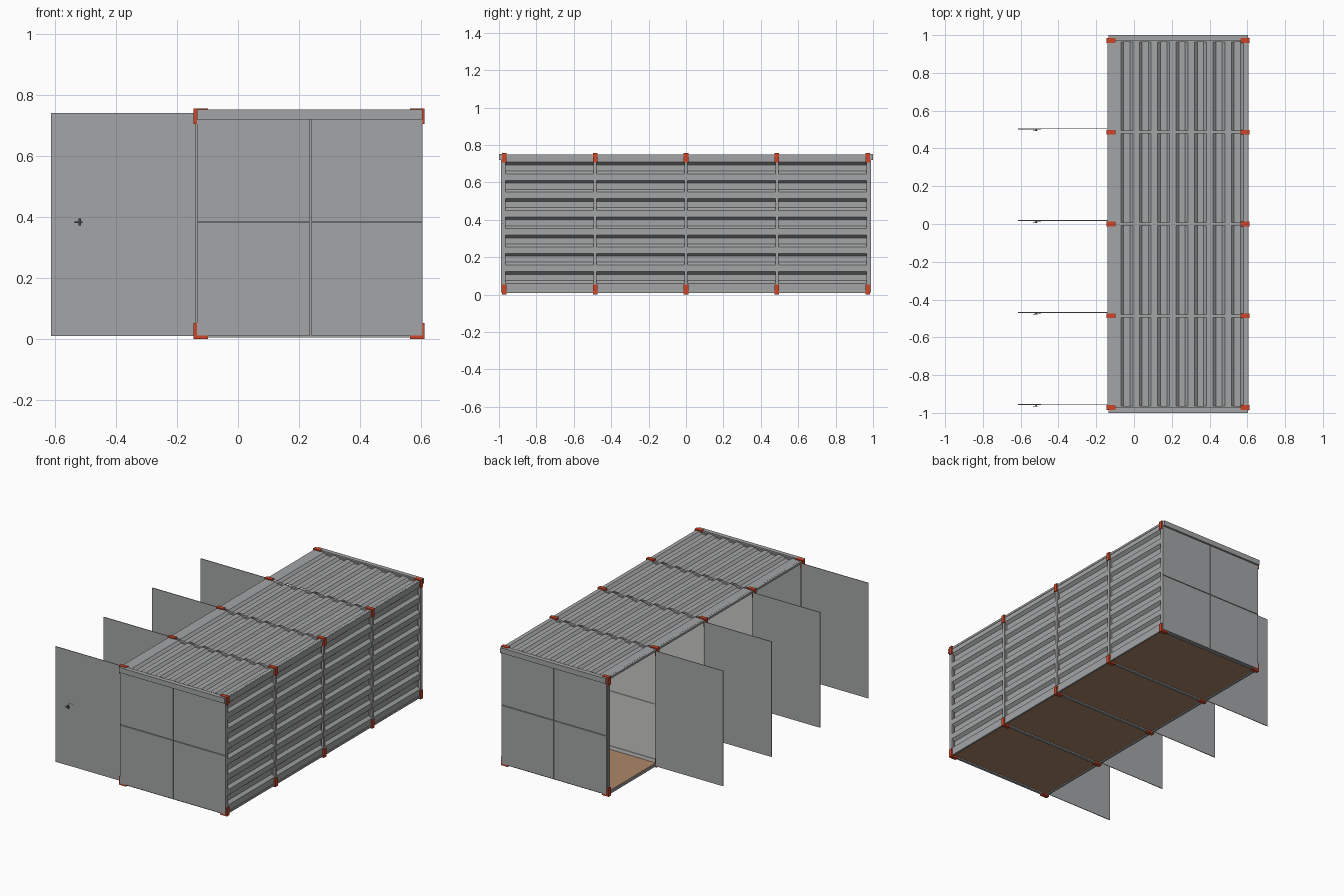
import bpy, bmesh

if "Cube" in bpy.data.objects:
    bpy.data.objects.remove(bpy.data.objects["Cube"])


def material(name, r, g, b):
    m = bpy.data.materials.new(name)
    m.diffuse_color = (r, g, b, 1)
    m.use_nodes = True
    m.node_tree.nodes["Principled BSDF"].inputs["Base Color"].default_value = m.diffuse_color
    return m


GREY = material("steel grey", 0.37, 0.375, 0.38)
LIGHT = material("light lining grey", 0.58, 0.58, 0.57)
ORANGE = material("corner orange", 0.62, 0.06, 0.02)
WOOD = material("plywood floor", 0.42, 0.24, 0.14)
DARK = material("dark handle", 0.06, 0.06, 0.065)

X0, X1 = -0.14, 0.605           # open side and closed side
TOP = 0.752
FRAMES = [-0.972, -0.486, 0.0, 0.486, 0.972]
PITCH = 0.0975


def boxes(name, mat, spans):
    """One object made of boxes, each (x0, x1, y0, y1, z0, z1)."""
    bm = bmesh.new()
    for x0, x1, y0, y1, z0, z1 in spans:
        r = bmesh.ops.create_cube(bm, size=1)
        for v in r["verts"]:
            v.co = (x0 + (v.co.x + 0.5) * (x1 - x0),
                    y0 + (v.co.y + 0.5) * (y1 - y0),
                    z0 + (v.co.z + 0.5) * (z1 - z0))
    return finish(name, mat, bm)


def finish(name, mat, bm):
    me = bpy.data.meshes.new(name)
    bm.to_mesh(me)
    bm.free()
    me.materials.append(mat)
    ob = bpy.data.objects.new(name, me)
    bpy.context.collection.objects.link(ob)
    return ob


def corrugation(lo, hi, depth, phase):
    """Trapezoid profile as (position, inward offset) points."""
    pts = [(lo, 0.0)]
    c = lo + phase
    while c + 0.033 < hi:
        pts += [(c - 0.032, 0), (c - 0.017, depth), (c + 0.017, depth), (c + 0.032, 0)]
        c += PITCH
    pts.append((hi, 0.0))
    return pts


def sheet(name, pts, place, y0, y1):
    """Corrugated sheet along y with a little thickness."""
    bm = bmesh.new()
    rows = [[bm.verts.new(place(p, o, y)) for p, o in pts] for y in (y0, y1)]
    for i in range(len(pts) - 1):
        bm.faces.new((rows[0][i], rows[0][i + 1], rows[1][i + 1], rows[1][i]))
    ob = finish(name, GREY, bm)
    mod = ob.modifiers.new("thickness", "SOLIDIFY")
    mod.thickness = 0.003
    mod.offset = 0
    return ob


# Corrugated roof and closed side, one sheet per bay
roof_profile = corrugation(X0 + 0.012, X1 - 0.006, 0.015, 0.09)
wall_profile = corrugation(0.022, 0.738, 0.018, 0.07)
for i in range(4):
    y0, y1 = FRAMES[i] + 0.008, FRAMES[i + 1] - 0.008
    sheet(f"roof_sheet_{i + 1}", roof_profile,
          lambda p, o, y: (p, y, 0.748 - o), y0, y1)
    sheet(f"side_sheet_{i + 1}", wall_profile,
          lambda p, o, y: (X1 - 0.004 - o, y, p), y0, y1)

# Frames: posts, cross beams and long rails
W = 0.008
posts, beams = [], []
for y in FRAMES:
    for x in (X0, X1 - 0.013):
        posts.append((x, x + 0.013, y - W, y + W, 0.01, 0.745))
    beams.append((X0, X1, y - W, y + W, 0.728, 0.743))
    beams.append((X0, X1, y - W, y + W, 0.006, 0.022))
boxes("posts", GREY, posts)
boxes("cross_beams", GREY, beams)
boxes("long_rails", GREY, [(x, x + 0.012, -0.975, 0.975, z, z + 0.013)
                           for x in (X0, X1 - 0.012) for z in (0.008, 0.736)])

# Orange L-shaped corner pieces on every frame
corners = []
for y in FRAMES:
    h = 0.0125
    for x, s in ((X0 - 0.006, 1), (X1 + 0.006, -1)):
        xa, xb = sorted((x, x + s * 0.014))
        xc, xd = sorted((x, x + s * 0.048))
        corners += [(xa, xb, y - h, y + h, 0.0, 0.053),
                    (xa, xb, y - h, y + h, 0.705, 0.756),
                    (xc, xd, y - h, y + h, 0.0, 0.012),
                    (xc, xd, y - h, y + h, 0.744, 0.756)]
boxes("corner_pieces", ORANGE, corners)

# Plywood floor
boxes("floor", WOOD, [(X0 + 0.008, X1 - 0.004, -0.97, 0.97, 0.014, 0.024)])

# End walls: four panels with seams, backed by a sheet, under a header
xm, zm, g = 0.238, 0.384, 0.002
for name, s in (("front", -1), ("back", 1)):
    ya, yb = sorted((s * 0.98, s * 0.988))
    yc, yd = sorted((s * 0.974, s * 0.981))
    boxes(name + "_end_panels", GREY, [
        (a, b, ya, yb, c, d)
        for a, b in ((X0 + 0.005, xm - g), (xm + g, X1))
        for c, d in ((0.012, zm - g), (zm + g, 0.72))])
    boxes(name + "_end_backing", GREY, [(X0 + 0.005, X1 - 0.002, yc, yd, 0.012, 0.73)])
    ye, yf = sorted((s * 0.972, s * 1.0))
    boxes(name + "_header", GREY, [(X0 + 0.005, X1 - 0.001, ye, yf, 0.72, 0.753)])

# Partitions between the four units, with stiffening bars
boxes("partitions", LIGHT, [(X0 + 0.013, X1 - 0.02, y - 0.002, y + 0.002, 0.02, 0.73)
                            for y in FRAMES[1:4]])
boxes("partition_bars", LIGHT, [(X0 + 0.013, X1 - 0.02, y - 0.006, y + 0.006, z, z + 0.022)
                                for y in FRAMES[1:4] for z in (0.024, 0.373, 0.706)])

# Open doors with edge strip, lock plate and handle
for i, y in enumerate(FRAMES[:4]):
    y += 0.018
    boxes(f"door_{i + 1}", GREY, [(-0.613, X0, y - 0.002, y + 0.002, 0.01, 0.742),
                                  (-0.613, -0.505, y - 0.003, y - 0.001, 0.01, 0.742)])
    boxes(f"lock_plate_{i + 1}", GREY, [(-0.527, -0.492, y - 0.005, y, 0.34, 0.407)])
    boxes(f"door_handle_{i + 1}", DARK, [(-0.522, -0.514, y - 0.011, y - 0.004, 0.372, 0.396),
                                         (-0.536, -0.510, y - 0.012, y - 0.009, 0.380, 0.386)])
